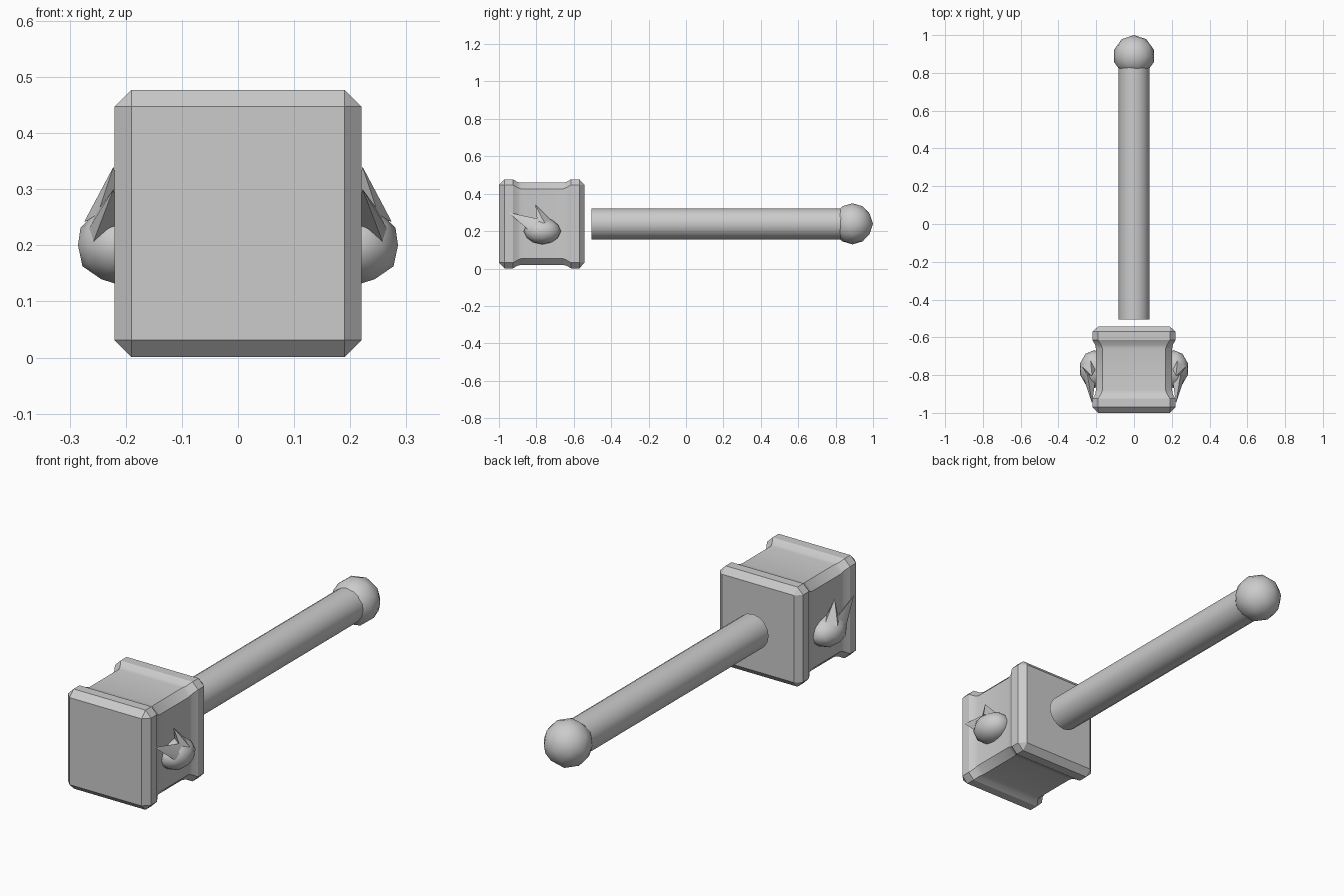
import bpy, bmesh, math
from mathutils import Vector, Matrix

if "Cube" in bpy.data.objects:
    bpy.data.objects.remove(bpy.data.objects["Cube"])

CZ = 0.239  # height of the hammer's axis


def finish(bm, name, angle=30):
    bmesh.ops.recalc_face_normals(bm, faces=bm.faces)
    me = bpy.data.meshes.new(name)
    bm.to_mesh(me)
    bm.free()
    ob = bpy.data.objects.new(name, me)
    bpy.context.collection.objects.link(ob)
    bpy.ops.object.select_all(action='DESELECT')
    ob.select_set(True)
    bpy.context.view_layer.objects.active = ob
    bpy.ops.object.shade_smooth_by_angle(angle=math.radians(angle))
    return ob


def ring(bm, y, inset, c):
    """Chamfered rectangle around the axis, inset from the plate size."""
    w, h = 0.22 - inset, 0.238 - inset
    pts = [(w, h - c), (w - c, h), (c - w, h), (-w, h - c),
           (-w, c - h), (c - w, -h), (w - c, -h), (w, c - h)]
    return [bm.verts.new((x, y, CZ + z)) for x, z in pts]


# Head: two chamfered plates joined by a narrower block
bm = bmesh.new()
sections = [(-1.0, .03, 0), (-.97, 0, .03), (-.925, 0, .03), (-.9, .015, .03),
            (-.88, .018, .035), (-.66, .018, .035), (-.64, .015, .03),
            (-.615, 0, .03), (-.57, 0, .03), (-.543, .03, 0)]
rings = [ring(bm, *s) for s in sections]
for a, b in zip(rings, rings[1:]):
    for i in range(8):
        j = (i + 1) % 8
        bm.faces.new((a[i], a[j], b[j], b[i]))
caps = [bm.faces.new(rings[0]), bm.faces.new(rings[-1])]
bmesh.ops.remove_doubles(bm, verts=bm.verts, dist=0.0005)
# Striking panels on both ends
bm.normal_update()
caps = [f for f in bm.faces if abs(f.normal.y) > 0.99 and f.calc_area() > 0.1]
bmesh.ops.inset_individual(bm, faces=caps, thickness=0.075)
finish(bm, "hammer_head")

# Handle
along_y = Matrix.Rotation(math.pi / 2, 4, 'X')
bm = bmesh.new()
bmesh.ops.create_cone(bm, cap_ends=True, segments=16, radius1=0.083, radius2=0.083,
                      depth=1.36, matrix=Matrix.Translation((0, 0.175, CZ)) @ along_y)
finish(bm, "handle")

# Pommel ball
bm = bmesh.new()
bmesh.ops.create_icosphere(bm, subdivisions=2, radius=0.11,
                           matrix=Matrix.Translation((0, 0.89, CZ)))
finish(bm, "pommel", 60)


def spike(bm, tip, base):
    t = bm.verts.new(tip)
    vs = [bm.verts.new(p) for p in base]
    bm.faces.new(vs)
    for i in range(len(vs)):
        bm.faces.new((vs[i], vs[(i + 1) % len(vs)], t))


# Side ornaments: rounded knob with two swept spikes, mirrored left and right
for side, label in ((1, "right"), (-1, "left")):
    bm = bmesh.new()
    knob = Matrix.Translation((0.21, -0.768, 0.2)) @ Matrix.Diagonal((.079, .1, .071, 1))
    bmesh.ops.create_icosphere(bm, subdivisions=2, radius=1, matrix=knob)
    spike(bm, (0.222, -0.95, 0.30),
          [(0.262, -0.83, 0.195), (0.275, -0.79, 0.215), (0.25, -0.775, 0.262), (0.205, -0.83, 0.23)])
    spike(bm, (0.222, -0.805, 0.34),
          [(0.252, -0.795, 0.25), (0.274, -0.755, 0.242), (0.23, -0.72, 0.255), (0.2, -0.76, 0.25)])
    for v in bm.verts:
        v.co.x *= side
    finish(bm, label + "_ornament", 35)
